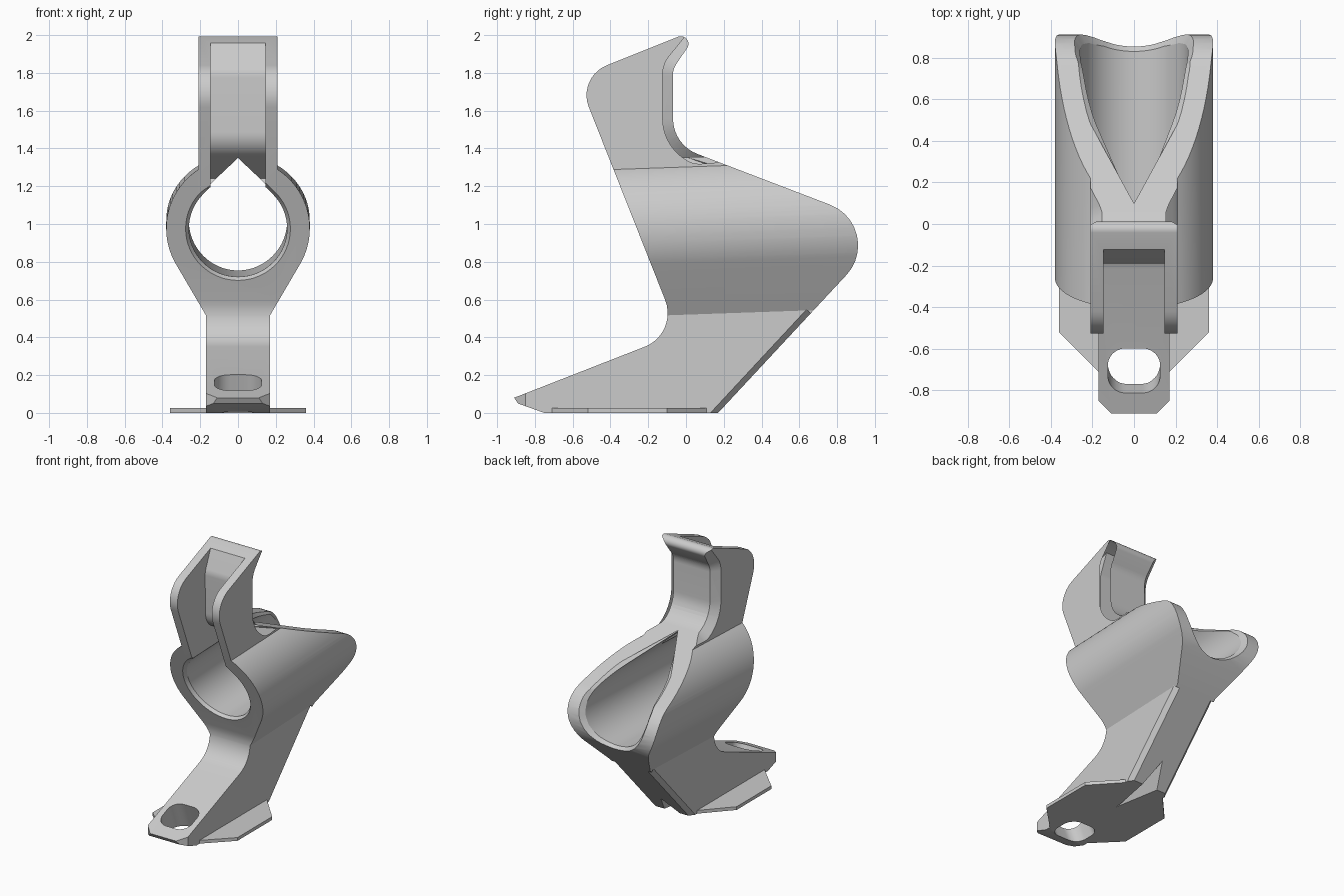
import bpy, bmesh, math
from mathutils import Vector

if "Cube" in bpy.data.objects:
    bpy.data.objects.remove(bpy.data.objects["Cube"])

SLOPE, AXIS_Z = 0.035, 0.985      # the tube axis rises slightly to the back


def loft(name, rings):
    """Closed solid through rings of equal point count."""
    bm = bmesh.new()
    vs = [[bm.verts.new(p) for p in r] for r in rings]
    n = len(rings[0])
    for a, b in zip(vs, vs[1:]):
        for i in range(n):
            j = (i + 1) % n
            bm.faces.new((a[i], a[j], b[j], b[i]))
    bm.faces.new(vs[0])
    bm.faces.new(vs[-1])
    bmesh.ops.recalc_face_normals(bm, faces=bm.faces)
    me = bpy.data.meshes.new(name)
    bm.to_mesh(me)
    bm.free()
    ob = bpy.data.objects.new(name, me)
    bpy.context.collection.objects.link(ob)
    return ob


def side_prism(name, pts, w):
    return loft(name, [[(x, y, z) for y, z in pts] for x in (-w, w)])


def plan_prism(name, pts, z0, z1):
    return loft(name, [[(x, y, z) for x, y in pts] for z in (z0, z1)])


def fillet(corners, steps=10):
    """Round every corner (a, b, radius) of a closed outline."""
    out, n = [], len(corners)
    for i, (a, b, r) in enumerate(corners):
        p = Vector((a, b))
        if r == 0:
            out.append((a, b))
            continue
        u = (Vector(corners[i - 1][:2]) - p).normalized()
        v = (Vector(corners[(i + 1) % n][:2]) - p).normalized()
        half = u.angle(v) / 2
        c = p + (u + v).normalized() * (r / math.sin(half))
        s = p + u * (r / math.tan(half)) - c
        e = p + v * (r / math.tan(half)) - c
        ang = s.angle(e)
        for k in range(steps + 1):
            t = k / steps
            q = c + (s * math.sin((1 - t) * ang) + e * math.sin(t * ang)) / math.sin(ang)
            out.append((q.x, q.y))
    return out


def combine(ob, other, op):
    m = ob.modifiers.new(op, 'BOOLEAN')
    m.operation, m.object, m.solver = op, other, 'EXACT'
    bpy.context.view_layer.objects.active = ob
    bpy.ops.object.modifier_apply(modifier=m.name)
    bpy.data.objects.remove(other)


# side profile of the whole bracket (y, z, radius)
corners = [(-0.91, 0.08, 0), (-0.04, 0.42, 0.19), (-0.577, 1.777, 0.17),
           (0.08, 2.04, 0.04), (-0.07, 1.82, 0.12), (-0.068, 1.42, 0.2),
           (1.082, 0.98, 0.23), (0.17, 0, 0), (-0.75, 0, 0), (-0.89, 0.05, 0)]
profile = fillet(corners)
body = side_prism("bracket_body", profile, 0.6)

# front outline: fork, round tube, tapering leg
half = [(0.21, 2.3)]
for k in range(25):
    t = math.radians(56.5 - k * 86.7 / 24)
    half.append((0.38 * math.cos(t), AXIS_Z + 0.38 * math.sin(t)))
half += [(0.17, 0.52), (0.17, -0.2)]
outline = half + [(-x, z) for x, z in reversed(half)]
combine(body, loft("front_outline", [[(x, y, z + SLOPE * y) for x, z in outline]
                                     for y in (-1.2, 1.2)]), 'INTERSECT')


# chamfers along the back edges: path points (y, z, size)
def chamfer(path, x):
    for s in (-1, 1):
        rings = []
        for i, (y, z, c) in enumerate(path):
            a, b = path[max(i - 1, 0)], path[min(i + 1, len(path) - 1)]
            t = Vector((b[0] - a[0], b[1] - a[1])).normalized()
            n = Vector((-t.y, t.x))
            rings.append([(s * (x + dx), y + n.x * d, z + n.y * d) for dx, d in
                          ((-c - 0.01, 0.01), (0.01, -c - 0.01), (0.01, 0.01))])
        combine(body, loft("edge_chamfer", rings), 'DIFFERENCE')


back = [(y, z, 0.055) for y, z in profile if y > -0.1 and 1.37 < z < 1.94 and y < 0.06]
chamfer([(0.045, 1.99, 0.04)] + back[1:] + [(0.09, 1.36, 0.045), (0.17, 1.33, 0.005)], 0.21)
chamfer([(0.66, 0.527, 0.03), (0.133, -0.04, 0.03)], 0.17)

# foot corners
for s in (-1, 1):
    combine(body, plan_prism("foot_corner", [(s * 0.18, -0.84), (s * 0.18, -0.95),
                                             (s * 0.07, -0.95)], -0.1, 0.3), 'DIFFERENCE')

# thin brim under the foot
brim = [(0.17, -0.71), (0.36, -0.52), (0.36, -0.1), (0.15, 0.13)]
combine(body, plan_prism("brim", brim + [(-x, y) for x, y in reversed(brim)],
                         0, 0.025), 'UNION')

# slot between the fork fins
combine(body, side_prism("fork_slot", fillet([
    (-1, 1.1, 0), (-1, 2.3, 0), (0.02, 2.3, 0), (-0.19, 1.8, 0.12),
    (-0.185, 1.4, 0.15), (0.1, 1.24, 0), (0.0, 1.1, 0)]), 0.146), 'DIFFERENCE')

# teardrop bore with chamfered mouths following the front and back faces
BACK = [(0.5, 0.63), (0.72, 0.84), (0.8, 0.885), (0.87, 0.9), (0.95, 0.892),
        (1.03, 0.85), (1.1, 0.77), (1.5, -0.27)]


def back_y(z):
    for (z0, y0), (z1, y1) in zip(BACK, BACK[1:]):
        if z <= z1:
            return y0 + (y1 - y0) * (z - z0) / (z1 - z0)


def front_y(z):
    return -0.12 - 0.394 * (z - 0.62)


def bore_ring(r, fy):
    pts = [(0, 0.26 * math.sqrt(2))]
    for k in range(49):
        t = math.radians(135 + 270 * k / 48)
        pts.append((r * math.cos(t), r * math.sin(t)))
    ring = []
    for x, h in pts:
        y = fy(AXIS_Z + h)
        ring.append((x, y, AXIS_Z + h + SLOPE * y))
    return ring


combine(body, loft("bore", [
    bore_ring(0.30, lambda z: -1.1),
    bore_ring(0.30, lambda z: front_y(z) - 0.03),
    bore_ring(0.26, lambda z: front_y(z) + 0.03),
    bore_ring(0.26, lambda z: back_y(z + 0.03) - 0.03),
    bore_ring(0.295, lambda z: back_y(z + 0.03) + 0.03),
    bore_ring(0.295, lambda z: 1.3)]), 'DIFFERENCE')

# slanted screw hole through the foot
hole = fillet([(-0.125, -0.115, 0.085), (0.125, -0.115, 0.085),
               (0.125, 0.115, 0.085), (-0.125, 0.115, 0.085)])
ca, sa = math.cos(0.373), math.sin(0.373)
combine(body, loft("screw_hole", [[(x, -0.705 + v * ca - d * sa, 0.16 + v * sa + d * ca)
                                   for x, v in hole] for d in (-0.4, 0.4)]), 'DIFFERENCE')

# V-shaped relief under the rear of the foot
combine(body, loft("rear_relief", [
    [(-w, y, -0.02), (w, y, -0.02), (0, y, h)]
    for y, w, h in ((-0.2, 0.005, 0.0), (0.35, 0.11, 0.16))]), 'DIFFERENCE')

# smooth curved faces, crisp edges
bpy.ops.object.select_all(action='DESELECT')
body.select_set(True)
bpy.context.view_layer.objects.active = body
bpy.ops.object.shade_smooth_by_angle(angle=math.radians(25))
